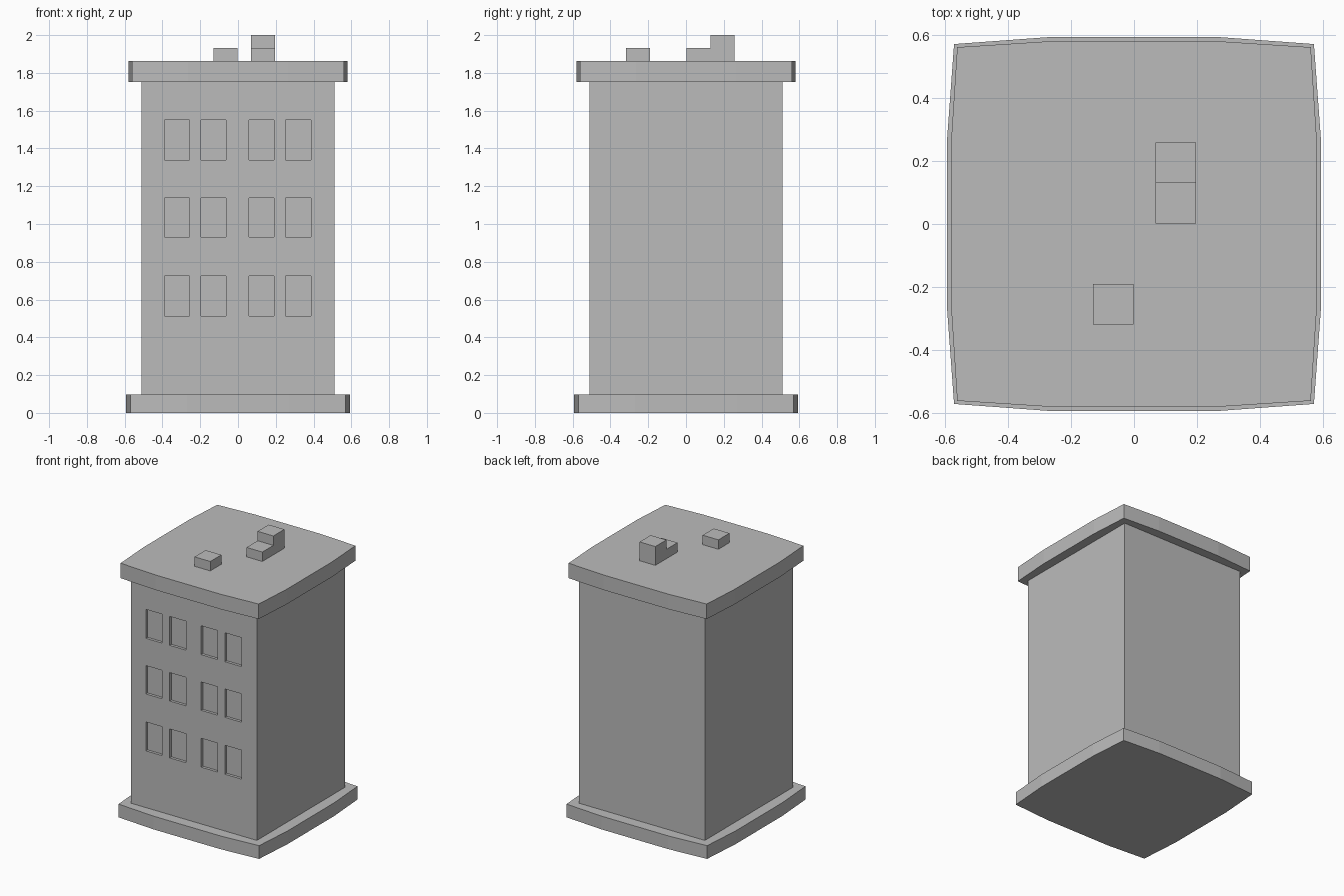
import bpy, bmesh

if "Cube" in bpy.data.objects:
    bpy.data.objects.remove(bpy.data.objects["Cube"])

grey = bpy.data.materials.new("plain grey")
grey.diffuse_color = (0.5, 0.5, 0.5, 1)
grey.use_nodes = True
grey.node_tree.nodes["Principled BSDF"].inputs["Base Color"].default_value = grey.diffuse_color


def finish(name, bm):
    bmesh.ops.recalc_face_normals(bm, faces=bm.faces[:])
    mesh = bpy.data.meshes.new(name)
    bm.to_mesh(mesh)
    bm.free()
    mesh.materials.append(grey)
    ob = bpy.data.objects.new(name, mesh)
    bpy.context.collection.objects.link(ob)
    return ob


def prism(name, outline, z0, z1):
    bm = bmesh.new()
    face = bm.faces.new([bm.verts.new((x, y, z0)) for x, y in outline])
    new = bmesh.ops.extrude_face_region(bm, geom=[face], use_keep_orig=True)["geom"]
    for v in new:
        if isinstance(v, bmesh.types.BMVert):
            v.co.z = z1
    return finish(name, bm)


def bulged(corner, mid, half):
    """Square outline whose sides bulge out in three segments."""
    pts, side = [], [(-corner, -corner), (-half, -mid), (half, -mid)]
    for _ in range(4):
        pts += side
        side = [(-y, x) for x, y in side]
    return pts


def rect(x0, x1, y0, y1):
    return [(x0, y0), (x1, y0), (x1, y1), (x0, y1)]


# base and roof slabs
prism("base_slab", bulged(0.57, 0.592, 0.27), 0, 0.097)
prism("roof_slab", bulged(0.56, 0.579, 0.265), 1.752, 1.862)

# tower body: gridded front wall swept to the back
W, Z0, Z1, DEPTH = 0.511, 0.097, 1.752, 0.02
xs = [-W, -0.39, -0.258, -0.197, -0.064, 0.058, 0.19, 0.252, 0.386, W]
zs = [Z0, 0.513, 0.725, 0.93, 1.138, 1.338, 1.55, Z1]
bm = bmesh.new()
grid = [[bm.verts.new((x, -W, z)) for x in xs] for z in zs]
windows = []
for j in range(len(zs) - 1):
    for i in range(len(xs) - 1):
        f = bm.faces.new((grid[j][i], grid[j][i + 1], grid[j + 1][i + 1], grid[j + 1][i]))
        if i % 2 and j % 2:
            windows.append(f)
rim = [e for e in bm.edges if e.is_boundary]
new = bmesh.ops.extrude_edge_only(bm, edges=rim)["geom"]
for v in new:
    if isinstance(v, bmesh.types.BMVert):
        v.co.y = W
bmesh.ops.holes_fill(bm, edges=[e for e in bm.edges if e.is_boundary], sides=0)

# recessed windows
for f in bmesh.ops.extrude_discrete_faces(bm, faces=windows)["faces"]:
    for v in f.verts:
        v.co.y = -W + DEPTH
finish("tower_body", bm)

# rooftop boxes
prism("roof_vent", rect(-0.13, -0.002, -0.318, -0.19), 1.862, 1.931)
prism("stair_low_box", rect(0.068, 0.196, 0.002, 0.13), 1.862, 1.931)
prism("stair_high_box", rect(0.068, 0.196, 0.13, 0.258), 1.862, 2.0)
